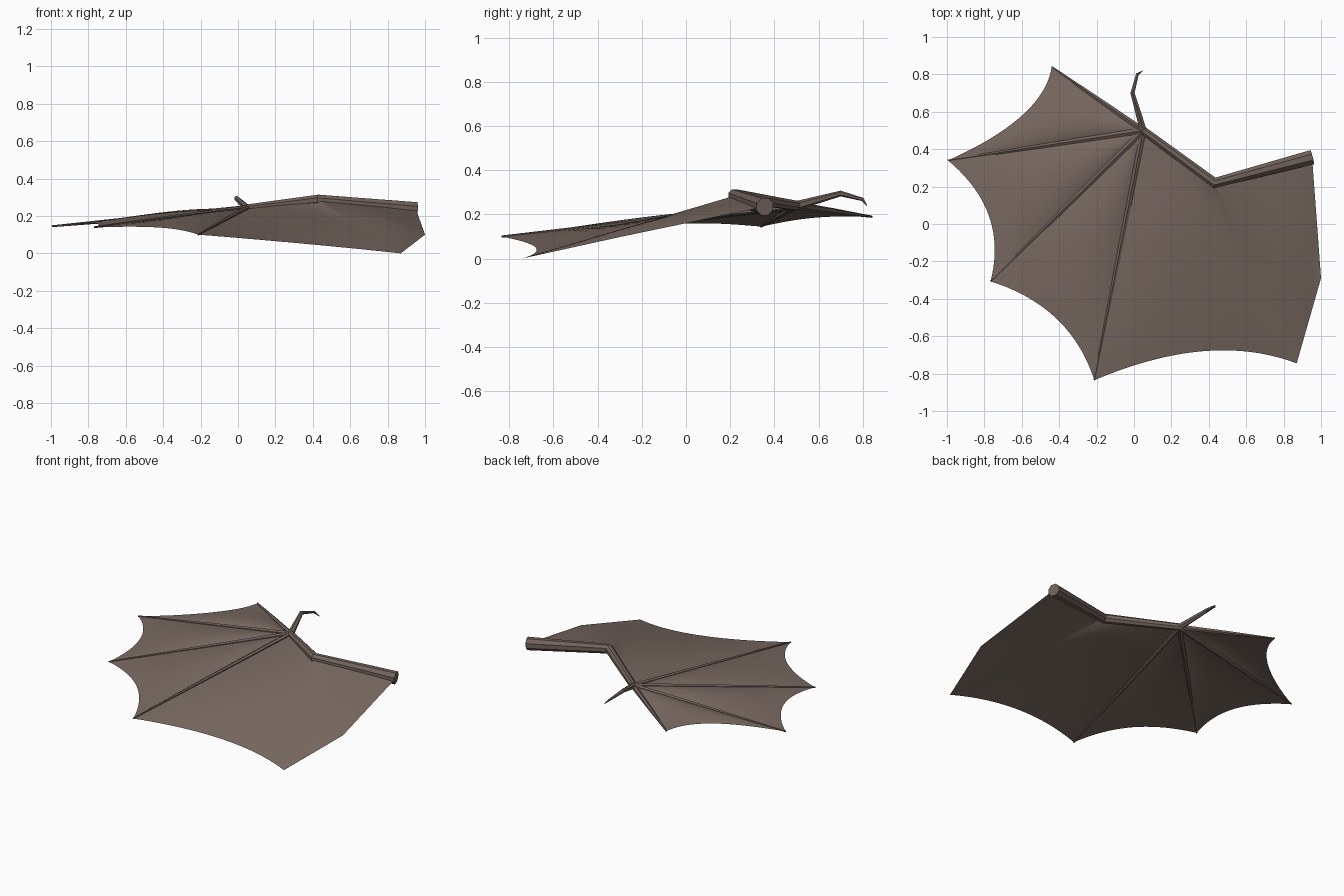
import bpy, bmesh, math
from mathutils import Vector as V

if "Cube" in bpy.data.objects:
    bpy.data.objects.remove(bpy.data.objects["Cube"])


def material(name, rgb):
    m = bpy.data.materials.new(name)
    m.diffuse_color = (*rgb, 1)
    m.use_nodes = True
    m.node_tree.nodes["Principled BSDF"].inputs["Base Color"].default_value = m.diffuse_color
    return m


skin = material("brown wing skin", (0.195, 0.145, 0.122))
bone = material("dark brown bone", (0.165, 0.122, 0.104))

# Key joints of the wing
WRIST = V((0.05, 0.50, 0.24))
ELBOW = V((0.43, 0.22, 0.285))
SHOULDER = V((0.952, 0.357, 0.235))
TIPS = [V((-0.44, 0.84, 0.19)), V((-0.995, 0.34, 0.145)),
        V((-0.767, -0.307, 0.14)), V((-0.212, -0.835, 0.10))]
CORNER = V((0.87, -0.745, 0.0))
FLANK = V((1.0, -0.29, 0.10))


def finish(name, bm, mat, smooth):
    bmesh.ops.remove_doubles(bm, verts=bm.verts, dist=1e-5)
    bmesh.ops.dissolve_degenerate(bm, edges=bm.edges, dist=1e-6)
    me = bpy.data.meshes.new(name)
    bm.to_mesh(me)
    bm.free()
    me.materials.append(mat)
    for p in me.polygons:
        p.use_smooth = smooth
    ob = bpy.data.objects.new(name, me)
    bpy.context.collection.objects.link(ob)
    return ob


def tube(name, pts, radii, sides):
    """Tapered faceted tube along a path, with mitred joints and end caps."""
    bm = bmesh.new()
    rings = []
    for i, p in enumerate(pts):
        a = (p - pts[i - 1]).normalized() if i else V()
        b = (pts[i + 1] - p).normalized() if i < len(pts) - 1 else V()
        d = (a + b).normalized()
        side = d.cross(V((0, 0, 1))).normalized()
        up = side.cross(d)
        rings.append([bm.verts.new(p + radii[i] * (
            side * math.cos(math.tau * (k + 0.5) / sides) +
            up * math.sin(math.tau * (k + 0.5) / sides))) for k in range(sides)])
    for r, q in zip(rings, rings[1:]):
        for k in range(sides):
            n = (k + 1) % sides
            bm.faces.new((r[k], r[n], q[n], q[k]))
    bm.faces.new(rings[0])
    bm.faces.new(rings[-1])
    bmesh.ops.recalc_face_normals(bm, faces=bm.faces)
    return finish(name, bm, bone, False)


def panel(name, top_a, top_b, low_a, low_b, ctrl=None, bulge=0.03, reach=0.8):
    """Skin stretched from a top line to a scalloped lower edge, bulging upward."""
    nt, ns = 20, 16
    bm = bmesh.new()
    grid = []
    for i in range(nt + 1):
        t = i / nt
        top = top_a.lerp(top_b, t)
        low = low_a.lerp(low_b, t)
        if ctrl:
            w = 2 * t * (1 - t)
            for ax in (0, 1):
                low[ax] = (1 - t) ** 2 * low_a[ax] + w * ctrl[ax] + t * t * low_b[ax]
        row = []
        for j in range(ns + 1):
            s = j / ns
            p = top.lerp(low, s)
            p.z += bulge * math.sin(math.pi * t) * math.sin(math.pi * s * reach)
            row.append(bm.verts.new(p))
        grid.append(row)
    for i in range(nt):
        for j in range(ns):
            f = bm.faces.new((grid[i][j], grid[i][j + 1], grid[i + 1][j + 1], grid[i + 1][j]))
    bmesh.ops.remove_doubles(bm, verts=bm.verts, dist=1e-5)
    bm.normal_update()
    # Keep the upper side facing up
    if sum(f.normal.z for f in bm.faces) < 0:
        bmesh.ops.reverse_faces(bm, faces=bm.faces)
    return finish(name, bm, skin, True)


# Arm and thumb claw
tube("arm", [SHOULDER, ELBOW, WRIST], [0.042, 0.031, 0.023], 8)
tube("thumb_claw", [WRIST, V((-0.008, 0.70, 0.295)), V((0.018, 0.80, 0.268)),
                    V((0.045, 0.818, 0.24))], [0.021, 0.013, 0.008, 0.002], 6)

# Finger bones
for i, tip in enumerate(TIPS):
    tube(f"finger_{i + 1}", [WRIST, WRIST.lerp(tip, 0.5), tip], [0.018, 0.013, 0.005], 6)

# Skin between the fingers
scallops = [(-0.48, 0.57), (-0.67, 0.07), (-0.34, -0.44)]
for i, c in enumerate(scallops):
    panel(f"finger_skin_{i + 1}", WRIST, WRIST, TIPS[i], TIPS[i + 1], c)

# Skin behind the forearm and the upper arm
panel("forearm_skin", WRIST, ELBOW, TIPS[3], CORNER, (0.41, -0.57), 0.025, 1.0)
panel("upper_arm_skin", ELBOW, SHOULDER, CORNER, FLANK, None, 0.02, 1.0)
